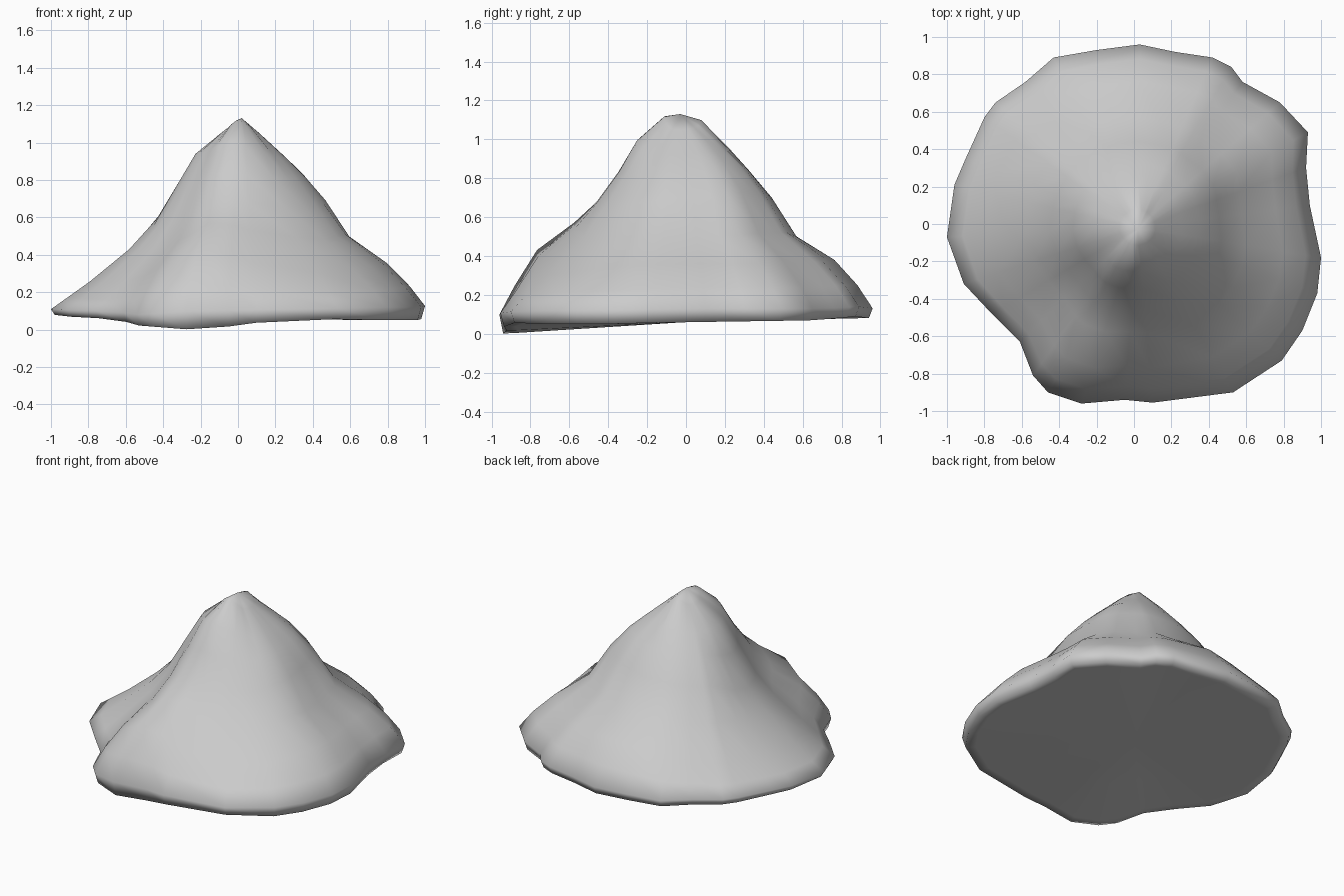
import bpy, math

# Footprint outline seen from above, counter-clockwise
OUTLINE = [(1, -.18), (.94, .1), (.92, .3), (.93, .49), (.78, .65), (.58, .76), (.52, .84),
           (.42, .89), (.22, .92), (.03, .96), (-.2, .93), (-.43, .89), (-.58, .76),
           (-.74, .65), (-.8, .57), (-.9, .35), (-.96, .21), (-1, -.07), (-.91, -.32),
           (-.76, -.48), (-.61, -.63), (-.54, -.81), (-.46, -.9), (-.28, -.96), (-.05, -.94),
           (.1, -.955), (.53, -.9), (.79, -.73), (.9, -.57), (.98, -.37)]

# Slope heights at each ring, then underside height, for several compass angles
RINGS = [.1, .25, .35, .47, .6, .8, .92, 1]
SLOPES = {
    0:   [1.05, .92, .83, .70, .49, .36, .24, .13, .06],
    45:  [1.06, .95, .87, .73, .52, .36, .24, .13, .07],
    65:  [1.08, .95, .86, .72, .52, .37, .25, .14, .09],
    90:  [1.10, .95, .84, .70, .50, .38, .25, .13, .08],
    145: [1.06, .93, .82, .66, .47, .28, .19, .13, .09],
    180: [1.06, .94, .77, .56, .43, .26, .17, .11, .08],
    215: [1.07, .94, .77, .57, .42, .25, .16, .10, .06],
    238: [1.10, .98, .81, .63, .48, .33, .20, .08, .02],
    256: [1.12, 1.0, .84, .69, .58, .44, .25, .10, .00],
    290: [1.10, .97, .82, .66, .50, .30, .19, .11, .06],
    315: [1.06, .92, .80, .65, .48, .31, .21, .12, .05],
    335: [1.05, .92, .82, .68, .51, .35, .22, .12, .05],
}
SLOPES[360] = SLOPES[0]
ANGLES = sorted(SLOPES)


def slope_at(angle):
    """Blend smoothly between the neighbouring slope profiles."""
    for a, b in zip(ANGLES, ANGLES[1:]):
        if a <= angle <= b:
            u = (angle - a) / (b - a)
            s = .5 * u + .5 * (1 - math.cos(math.pi * u)) / 2
            return [p + (q - p) * s for p, q in zip(SLOPES[a], SLOPES[b])]


def ring_point(x, y, t):
    """Outline scaled inwards, growing rounder towards the summit."""
    radius = math.hypot(x, y)
    r = t * (t * radius + (1 - t) * .96) / radius
    return x * r + .02 * (1 - t), y * r - .02 * (1 - t)


n = len(OUTLINE)
columns = [slope_at(math.degrees(math.atan2(y, x)) % 360) for x, y in OUTLINE]

# Rings from summit to rim, then the tucked-in lip and the underside
verts = [(0.02, -.03, 1.13)]
for k, t in enumerate(RINGS):
    verts += [(*ring_point(x, y, t), c[k]) for (x, y), c in zip(OUTLINE, columns)]
for s in (.98, .92, .5):
    verts += [(x * s, y * s, .06 + (c[8] - .06) * min(1, s * 1.05))
              for (x, y), c in zip(OUTLINE, columns)]
verts.append((0, 0, .06))

faces = [(0, 1 + i, 1 + (i + 1) % n) for i in range(n)]
rows = len(RINGS) + 3
for r in range(rows - 1):
    a, b = 1 + r * n, 1 + (r + 1) * n
    faces += [(a + i, b + i, b + (i + 1) % n, a + (i + 1) % n) for i in range(n)]
last = 1 + (rows - 1) * n
faces += [(last + i, len(verts) - 1, last + (i + 1) % n) for i in range(n)]

mesh = bpy.data.meshes.new("mound")
mesh.from_pydata(verts, [], faces)
mound = bpy.data.objects.new("mound", mesh)
bpy.context.collection.objects.link(mound)

# Smooth shading all over
bpy.context.view_layer.objects.active = mound
mound.select_set(True)
bpy.ops.object.shade_smooth()
